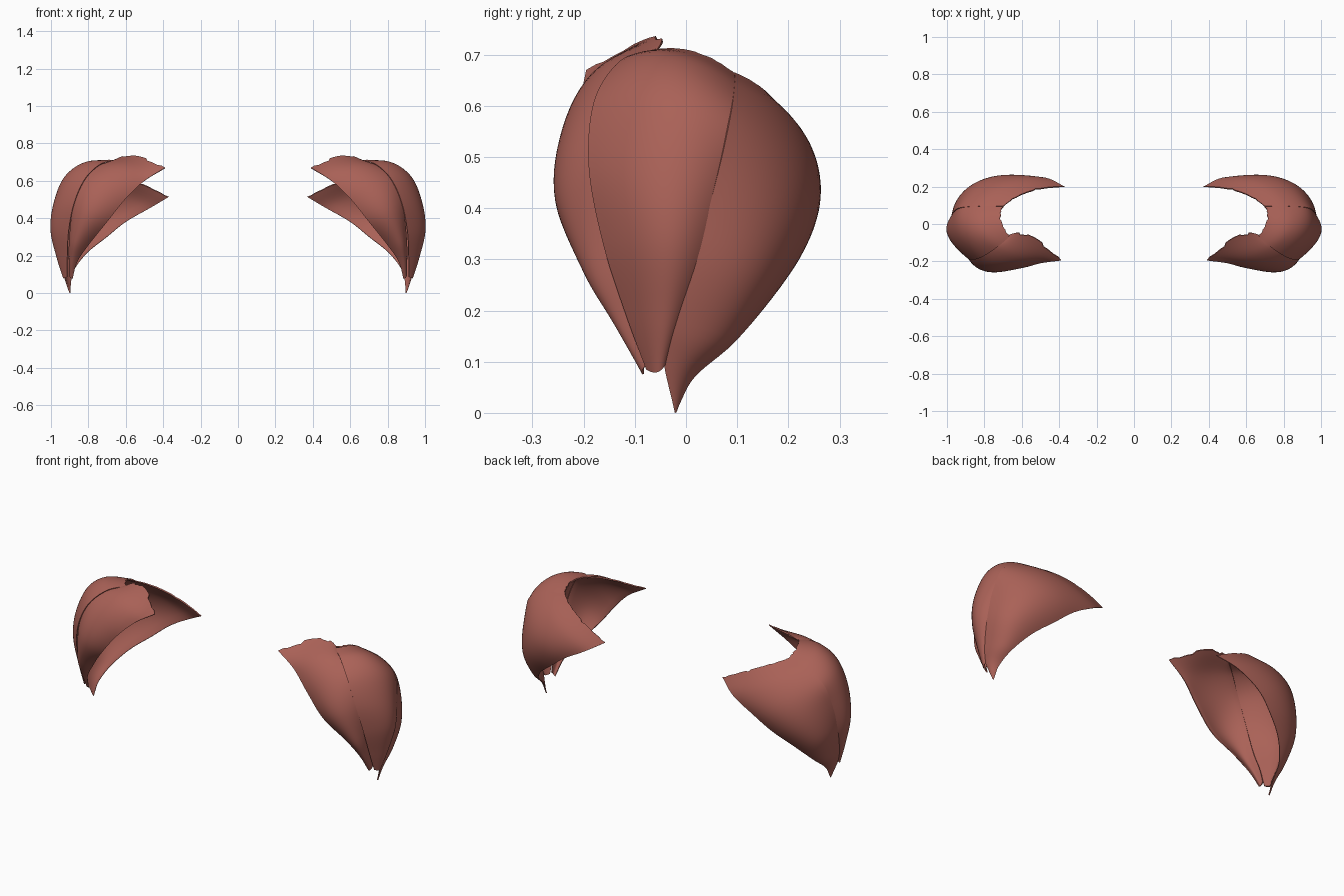
import bpy, bmesh, math, random
from mathutils import Vector

if "Cube" in bpy.data.objects:
    bpy.data.objects.remove(bpy.data.objects["Cube"])

random.seed(4)
mat = bpy.data.materials.new("muscle_red")
mat.diffuse_color = (0.40, 0.12, 0.095, 1)
mat.use_nodes = True
mat.node_tree.nodes["Principled BSDF"].inputs["Base Color"].default_value = mat.diffuse_color
CORE = Vector((0.60, 0.0, 0.32))      # point inside the hollow of the shoulder


def along(rows, col, u):
    """Catmull-Rom position on one guide curve."""
    p = [Vector(r[col]) for r in rows]
    p = [2 * p[0] - p[1]] + p + [2 * p[-1] - p[-2]]
    f = u * (len(rows) - 1)
    i = min(int(f), len(rows) - 2)
    t = f - i
    a, b, c, d = p[i:i + 4]
    return 0.5 * (2 * b + (c - a) * t + (2 * a - 5 * b + 4 * c - d) * t * t
                  + (3 * b - a - 3 * c + d) * t ** 3)


def surface(rows, u, v):
    """Quadratic arch across the three guide curves."""
    a, m, b = (along(rows, k, u) for k in range(3))
    return a * (1 - v) * (1 - 2 * v) + m * 4 * v * (1 - v) + b * v * (2 * v - 1)


def muscle(name, rows, thick, fray, nu=42, nv=20):
    outer, inner = [], []
    frays = [random.uniform(-fray, fray) for _ in range(nv + 1)]
    for i in range(nu + 1):
        orow, irow = [], []
        for j in range(nv + 1):
            u, v = i / nu, j / nv
            if i == 0 and 0 < j < nv:
                u = max(0, frays[j])      # ragged origin edge
            p = surface(rows, u, v)
            uc, vc = min(max(u, .02), .96), min(max(v, .02), .98)
            du = surface(rows, uc + .01, vc) - surface(rows, uc - .01, vc)
            dv = surface(rows, uc, vc + .01) - surface(rows, uc, vc - .01)
            n = du.cross(dv).normalized()
            if n.dot(p - CORE) < 0:
                n = -n
            t = 0.004 + thick * math.sqrt(math.sin(math.pi * v) + 1e-6) * math.sin(math.pi * (0.08 + 0.88 * u))
            orow.append(p)
            irow.append(p - n * t)
        outer.append(orow)
        inner.append(irow)
    bm = bmesh.new()
    O = [[bm.verts.new(p) for p in r] for r in outer]
    I = [[bm.verts.new(p) for p in r] for r in inner]
    for G in (O, I):
        for i in range(nu):
            for j in range(nv):
                bm.faces.new((G[i][j], G[i + 1][j], G[i + 1][j + 1], G[i][j + 1]))
    # rim joining outer and inner skins
    loop = [(i, 0) for i in range(nu)] + [(nu, j) for j in range(nv)] \
        + [(i, nv) for i in range(nu, 0, -1)] + [(0, j) for j in range(nv, 0, -1)]
    for (a, b), (c, d) in zip(loop, loop[1:] + loop[:1]):
        bm.faces.new((O[a][b], O[c][d], I[c][d], I[a][b]))
    bmesh.ops.recalc_face_normals(bm, faces=bm.faces)
    me = bpy.data.meshes.new(name)
    bm.to_mesh(me)
    bm.free()
    me.materials.append(mat)
    ob = bpy.data.objects.new(name, me)
    bpy.context.collection.objects.link(ob)
    # both shoulders
    mod = ob.modifiers.new("mirror", 'MIRROR')
    mod.use_mirror_merge = False
    bpy.context.view_layer.objects.active = ob
    bpy.ops.object.select_all(action='DESELECT')
    ob.select_set(True)
    bpy.ops.object.shade_smooth_by_angle(angle=math.radians(40))


# front muscle head: outer seam, middle, inner lower edge, from top to arm
muscle("front_shoulder_muscle", [
    ((.67, -.06, .705), (.55, -.065, .735), (.39, -.195, .67)),
    ((.745, -.12, .68), (.625, -.18, .667), (.50, -.21, .60)),
    ((.825, -.17, .60), (.725, -.238, .56), (.60, -.235, .505)),
    ((.88, -.18, .47), (.80, -.252, .43), (.70, -.232, .38)),
    ((.902, -.145, .30), (.865, -.20, .28), (.80, -.168, .255)),
    ((.905, -.10, .19), (.892, -.14, .18), (.86, -.128, .165)),
    ((.902, -.07, .10), (.90, -.085, .085), (.885, -.085, .075))], 0.013, 0.02)

# side muscle head
muscle("side_shoulder_muscle", [
    ((.66, -.065, .71), (.71, .02, .705), (.695, .10, .66)),
    ((.74, -.13, .687), (.83, -.02, .695), (.825, .105, .635)),
    ((.82, -.18, .608), (.922, -.045, .622), (.922, .098, .575)),
    ((.877, -.19, .48), (.98, -.055, .482), (.957, .073, .467)),
    ((.906, -.162, .33), (.998, -.055, .34), (.972, .033, .317)),
    ((.913, -.117, .19), (.967, -.055, .19), (.953, -.01, .187)),
    ((.915, -.078, .085), (.935, -.055, .08), (.93, -.037, .10))], 0.016, 0.01)

# rear muscle head
muscle("rear_shoulder_muscle", [
    ((.70, .095, .665), (.555, .177, .605), (.37, .20, .515)),
    ((.83, .095, .642), (.68, .225, .553), (.47, .247, .455)),
    ((.93, .087, .58), (.783, .239, .475), (.60, .25, .38)),
    ((.966, .063, .47), (.865, .211, .38), (.70, .22, .30)),
    ((.978, .022, .32), (.925, .146, .27), (.80, .165, .22)),
    ((.958, -.026, .18), (.932, .064, .155), (.87, .092, .135)),
    ((.938, -.044, .11), (.925, -.005, .085), (.892, .017, .07)),
    ((.905, -.024, .01), (.90, -.02, .0), (.897, -.016, .01))], 0.014, 0.008)
